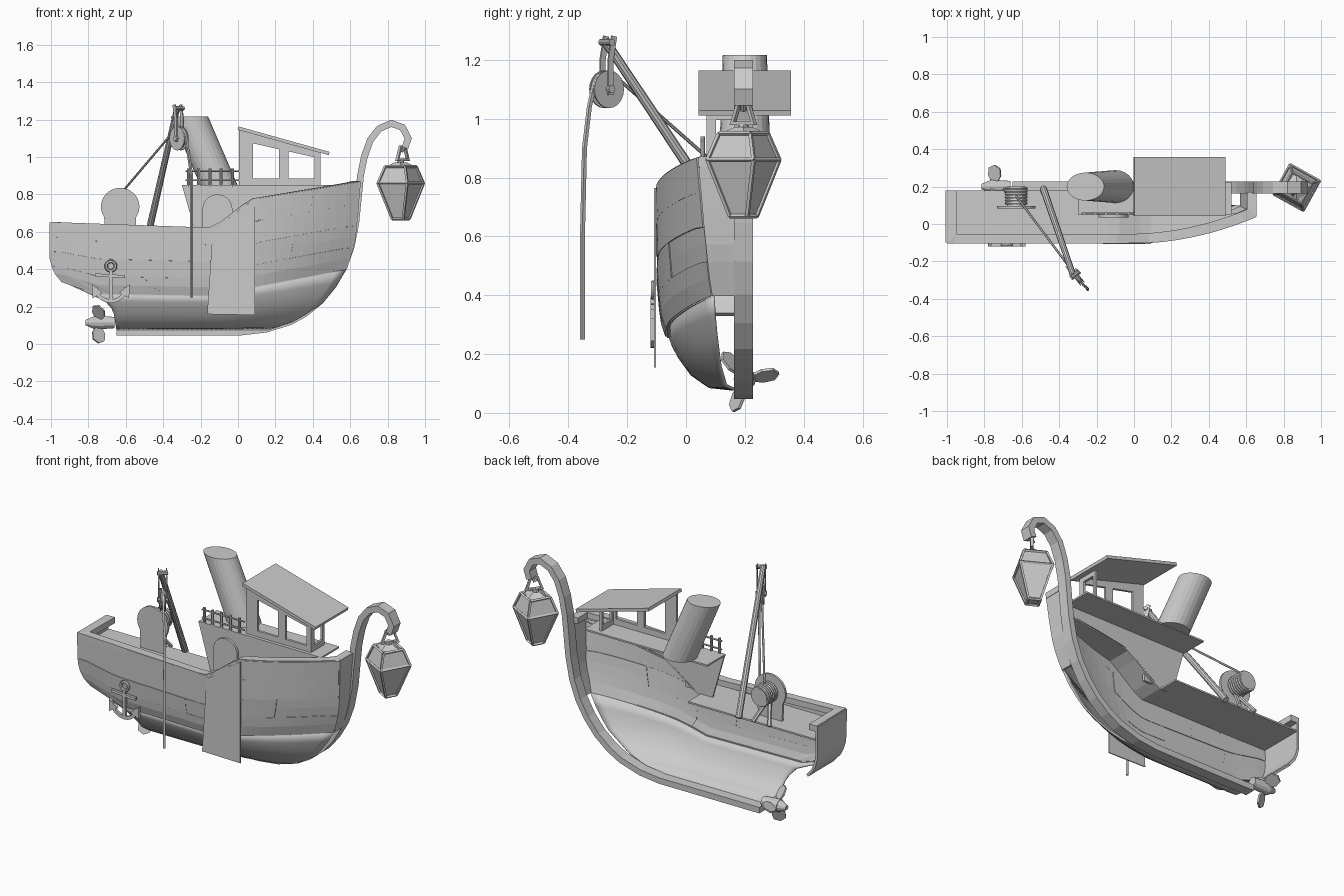
import bpy, bmesh, math, random
from mathutils import Vector as V, Matrix

if "Cube" in bpy.data.objects:
    bpy.data.objects.remove(bpy.data.objects["Cube"])

random.seed(4)
C = 0.195  # boat centre plane; only the near half of the hull exists


def interp(tab, v):
    if v <= tab[0][0]:
        return tab[0][1]
    for (a, fa), (b, fb) in zip(tab, tab[1:]):
        if v <= b:
            return fa + (fb - fa) * (v - a) / (b - a)
    return tab[-1][1]


def lerp(a, b, t):
    return a + (b - a) * t


def mesh(name, verts, faces, solid=0):
    me = bpy.data.meshes.new(name)
    bm = bmesh.new()
    vs = [bm.verts.new(v) for v in verts]
    for f in faces:
        bm.faces.new([vs[i] for i in f])
    bmesh.ops.recalc_face_normals(bm, faces=bm.faces)
    bm.to_mesh(me)
    bm.free()
    ob = bpy.data.objects.new(name, me)
    bpy.context.collection.objects.link(ob)
    if solid:
        m = ob.modifiers.new("thickness", 'SOLIDIFY')
        m.thickness, m.offset = solid, 0
    return ob


def prism(name, pts, y0, y1):
    n = len(pts)
    vs = [(x, y0, z) for x, z in pts] + [(x, y1, z) for x, z in pts]
    fs = [range(n), range(2 * n - 1, n - 1, -1)]
    fs += [(i, (i + 1) % n, n + (i + 1) % n, n + i) for i in range(n)]
    return mesh(name, vs, fs)


def box(name, x0, x1, y0, y1, z0, z1):
    return prism(name, [(x0, z0), (x1, z0), (x1, z1), (x0, z1)], y0, y1)


def sweep(name, path, axis, w, h):
    """Mitred rectangular bar along a path; h is measured along axis."""
    P, ax = [V(p) for p in path], V(axis)
    vs = []
    for i, p in enumerate(P):
        n1 = (p - P[i - 1]).cross(ax).normalized() if i else None
        n2 = (P[i + 1] - p).cross(ax).normalized() if i < len(P) - 1 else n1
        n1 = n1 or n2
        s = (n1 + n2).normalized()
        s = s * (w / 2 / max(0.4, s.dot(n1)))
        vs += [p + s + ax * h / 2, p - s + ax * h / 2, p - s - ax * h / 2, p + s - ax * h / 2]
    fs = [(0, 1, 2, 3), tuple(len(vs) - 1 - k for k in range(4))]
    for i in range(len(P) - 1):
        fs += [(4 * i + k, 4 * i + (k + 1) % 4, 4 * i + 4 + (k + 1) % 4, 4 * i + 4 + k) for k in range(4)]
    return mesh(name, vs, fs)


def tube(name, a, b, r, r2=None, n=10, rx=1):
    a, b = V(a), V(b)
    q = (b - a).to_track_quat('Z', 'Y')
    vs = []
    for p, rad in ((a, r), (b, r if r2 is None else r2)):
        vs += [p + q @ V((rad * math.cos(k * math.tau / n), rad * math.sin(k * math.tau / n), 0)) for k in range(n)]
    fs = [range(n), range(2 * n - 1, n - 1, -1)]
    fs += [(k, (k + 1) % n, n + (k + 1) % n, n + k) for k in range(n)]
    return mesh(name, vs, fs)


def ring(name, loc, R, r, axis=(0, 1, 0)):
    bpy.ops.mesh.primitive_torus_add(location=loc, major_radius=R, minor_radius=r, major_segments=20, minor_segments=6,
                                     rotation=V(axis).to_track_quat('Z', 'Y').to_euler())
    bpy.context.object.name = name


# Hull lines: stem, stern, wale and sheer
STEM = [(.08, .16), (.12, .29), (.2, .43), (.3, .52), (.4, .575), (.55, .62), (.7, .635), (.87, .648)]
STERN = [(.08, -.65), (.17, -.665), (.22, -.69), (.27, -.78), (.34, -.95), (.4, -.985), (.46, -1), (.65, -1)]
WALE = [(-.95, .34), (-.75, .27), (-.1, .26), (.1, .31), (.36, .36), (.57, .4)]
SHEER = [(-1, .65), (-.14, .62), (-.08, .65), (.03, .735), (.09, .775), (.66, .87)]
UPPER_Y = [(0, -.065), (.15, -.083), (.5, -.095), (1, -.1)]
LOWER_Y = [(0, .165), (.05, .08), (.28, .02), (.7, -.035), (1, -.055)]


def hull_pt(s, t, upper):
    x = lerp(-.9, .6, t)
    for _ in range(12):
        zw = interp(WALE, x)
        z = lerp(zw, interp(SHEER, x), s) if upper else lerp(.08, zw, s)
        x = lerp(x, lerp(interp(STERN, z), interp(STEM, z), t), .7)
    y = interp(UPPER_Y if upper else LOWER_Y, s)
    end = lerp(.33, .47, s) if upper else .33
    k = 1 - (1 - end) * (max(0, t - .6) / .4) ** 2
    return V((x, .165 - (.165 - y) * k, z))


def patch(s_vals, t_vals, upper, off=0):
    n = len(t_vals)
    vs = [hull_pt(s, t, upper) + V((0, off, 0)) for s in s_vals for t in t_vals]
    fs = [(i * n + j, i * n + j + 1, i * n + n + j + 1, i * n + n + j) for i in range(len(s_vals) - 1) for j in range(n - 1)]
    return vs, fs


# Planked topsides, staggered joints
cuts = [(0, .3, .62, 1), (0, .18, .45, .8, 1), (0, .33, .66, 1), (0, .2, .5, .85, 1)]
verts, faces = [], []
for r, row in enumerate(cuts):
    for a, b in zip(row, row[1:]):
        m = max(3, int((b - a) * 30))
        v, f = patch([r / 4, r / 4 + .125, (r + 1) / 4], [lerp(a, b, j / m) for j in range(m + 1)],
                     True, random.uniform(0, .006))
        faces += [tuple(i + len(verts) for i in q) for q in f]
        verts += v
mesh("hull_planks", verts, faces, .012)

# Smooth lower hull
v, f = patch([0, .05, .15, .28, .45, .6, .8, 1], [j / 32 for j in range(33)], False)
lower = mesh("lower_hull", v, f, .01)
for p in lower.data.polygons:
    p.use_smooth = True

# Wale ledge closing the step between the two hull parts
a = [hull_pt(0, j / 32, True) for j in range(33)]
b = [hull_pt(1, j / 32, False) for j in range(33)]
mesh("wale", a + b, [(j, j + 1, 34 + j, 33 + j) for j in range(32)], .012)

# Transom and bow end, closed to the centre plane
for name, t, yc in (("transom", 0, .18), ("bow_face", 1, .165)):
    edge = [hull_pt(s / 8, t, True) for s in range(9)]
    mesh(name, edge + [V((p.x, yc, p.z)) for p in edge], [(i, i + 1, 10 + i, 9 + i) for i in range(8)], .015)

# Bulwark cap rail
sheer = [hull_pt(1, j / 30, True) for j in range(31)]
path = [(-.975, .18, .633)] + [(max(-.975, min(p.x - .015, .63)), p.y + .022, p.z - .015) for p in sheer] + [(.63, .17, .853)]
sweep("cap_rail", path, (0, 0, 1), .05, .036)

# Aft deck, side deck and upper deck
box("aft_deck", -.99, -.14, -.09, .18, .56, .57)
side = [p for p in sheer if p.x > -.2]
n = len(side)
mesh("side_deck", [p + V((0, .01, -.06)) for p in side] + [V((p.x, max(.06, p.y + .02), p.z - .06)) for p in side],
     [(j, j + 1, n + j + 1, n + j) for j in range(n - 1)], .008)
box("upper_deck", -.3, .52, .05, .225, .84, .85)
prism("deckhouse_wall", [(-.3, .85), (-.22, .57), (-.14, .56), (-.05, .62), (.03, .68), (.12, .73), (.3, .76), (.52, .79), (.52, .85)], .05, .06)
arch = [(-.11 + .08 * math.cos(i * math.pi / 14), .72 + .08 * math.sin(i * math.pi / 14)) for i in range(15)]
prism("arched_door", arch + [(-.19, .58), (-.03, .58)], .035, .05)

# Flat panel on the hull side
prism("side_panel", [(-.165, .16), (.09, .155), (.09, .765), (.03, .725), (-.08, .635), (-.135, .61)], -.108, -.102)

# Keel running up into the curled stem head
keel = [(-.65, .065), (-.3, .065), (.02, .065), (.15, .08), (.28, .12), (.36, .165), (.44, .23), (.51, .315), (.565, .41), (.605, .52),
        (.63, .65), (.645, .8), (.655, .9), (.675, 1), (.707, 1.09), (.755, 1.152), (.82, 1.18), (.88, 1.158), (.91, 1.1), (.893, 1.05)]
sweep("keel_and_stem", [(x, C, z) for x, z in keel], (0, 1, 0), .036, .064)


# Wheelhouse with sloping roof
def roof_z(x):
    return 1.155 - .28 * x


mesh("wheelhouse_roof", [(x, y, roof_z(x)) for x, y in ((0, .042), (.487, .042), (.487, .357), (0, .357))], [(0, 1, 2, 3)], .018)
for x0, x1 in ((.005, .08), (.22, .27), (.41, .44)):
    prism("window_post", [(x0, .85), (x1, .85), (x1, roof_z(x1)), (x0, roof_z(x0))], .07, .085)
prism("window_header", [(.005, roof_z(0) - .065), (.44, roof_z(.44) - .04), (.44, roof_z(.44)), (.005, roof_z(0))], .07, .085)
box("window_sill", .005, .44, .07, .085, .85, .885)
for y in (.085, .18):
    box("front_window_post", .425, .44, y, y + .017, .85, 1.03)
box("front_window_sill", .425, .44, .07, .197, .85, .885)
box("front_window_header", .425, .44, .07, .197, .995, 1.03)

# Funnel
ch = tube("funnel", (-.1, .2, 0), (-.262, .2, 0), .1, .1, 24)
for i, vert in enumerate(ch.data.vertices):
    k = (i % 24) * math.tau / 24
    top = i >= 24
    vert.co = ((-.26 if top else -.1) + .1 * math.cos(k), .2 + (.075 if top else .088) * math.sin(k), 1.217 if top else .845)

# Upper deck railing
for x in (-.265, -.21, -.15, -.09, -.03):
    tube("rail_post", (x, .057, .84), (x, .057, .94), .008, n=8)
for z in (.875, .925):
    tube("hand_rail", (-.28, .057, z), (.005, .057, z), .005, n=6)

# Cargo boom, block, pulley and ropes
tube("boom", (-.485, .19, .565), (-.325, -.275, 1.265), .019, .016, 10)
d = V((.62, -.78, 0))
s = V((.78, .62, 0))
pc = V((-.315, -.27, 1.1))
tube("pulley_core", pc - s * .01, pc + s * .01, .052, n=20)
for k in (-1, 1):
    tube("pulley_flange", pc + s * .009 * k, pc + s * .015 * k, .064, n=20)
    q = pc + s * .022 * k
    sweep("block_strap", [q - V((0, 0, .02)), q + V((0, 0, .1)), q + V((0, 0, .18)) - d * .015], s, .022, .006)
tube("pulley_axle", pc - s * .03, pc + s * .03, .014)
tube("block_pin", pc - s * .03 + V((0, 0, .16)), pc + s * .03 + V((0, 0, .16)), .012)
sweep("hanging_rope", [pc + d * .056 * math.cos(a) + V((0, 0, .056 * math.sin(a))) for a in (2.4, 1.9, 1.4, .9, .4)] +
      [pc + d * .075 - V((0, 0, .06)), (-.248, -.345, .9), (-.248, -.352, .6), (-.248, -.352, .25)], s, .012, .012)
tube("winch_rope", pc - d * .03 + V((0, 0, .05)), (-.63, .15, .8), .006, n=6)

# Winch
cheek = [(-.63 + .103 * math.cos(i * math.pi / 16), .735 + .1 * math.sin(i * math.pi / 16)) for i in range(-3, 20)]
prism("winch_cheek", cheek + [(-.71, .57), (-.55, .57)], .083, .097)
tube("winch_drum", (-.63, .09, .735), (-.63, .2, .735), .05, n=20)
for i in range(6):
    ring("rope_turn", (-.63, .11 + .016 * i, .735), .054, .008)
for x in (-.69, -.58):
    tube("winch_leg", (-.63, .095, .7), (x, .19, .57), .012, n=6)

# Propeller
pz = .115
tube("propeller_hub", (-.66, .2, pz), (-.77, .2, pz), .03, .038, 12)
tube("propeller_cap", (-.77, .2, pz), (-.815, .2, pz), .034, .014, 12)
for ang in (10, 130, 250):
    pts = [(-.014, .02), (-.038, .06), (-.034, .1), (0, .118), (.034, .1), (.038, .06), (.014, .02)]
    R = Matrix.Rotation(math.radians(ang), 3, 'X') @ Matrix.Rotation(math.radians(-30), 3, 'Y')
    mesh("propeller_blade", [R @ V((x, r, 0)) + V((-.745, .2, pz)) for x, r in pts], [range(7)], .01)

# Anchor
Y = -.112
ring("anchor_ring", (-.68, Y, .417), .025, .009)
prism("anchor_shank", [(-.69, .24), (-.67, .24), (-.672, .395), (-.688, .395)], Y - .008, Y + .008)
sweep("anchor_stock", [(-.765, Y, .37), (-.605, Y, .36)], (0, 1, 0), .016, .016)
arms = [(-.68 + .082 * math.cos(a), Y, .305 + .075 * math.sin(a)) for a in [math.radians(180 + 15 * i) for i in range(13)]]
sweep("anchor_arms", arms, (0, 1, 0), .02, .016)
for k in (-1, 1):
    prism("anchor_fluke", [(-.68 + k * x, z) for x, z in ((.1, .32), (.098, .245), (.045, .275))], Y - .009, Y + .009)

# Four-sided lantern on a shackle
lx, rot = .87, math.radians(16)
vs = [(lx + r * math.cos(rot + k * math.pi / 2), C + r * math.sin(rot + k * math.pi / 2), z)
      for r, z in ((.047, .668), (.127, .86), (.086, .95)) for k in range(4)]
fs = [(0, 1, 2, 3), (8, 9, 10, 11)] + [(i + k, i + (k + 1) % 4, i + 4 + (k + 1) % 4, i + 4 + k) for i in (0, 4) for k in range(4)]
mesh("lantern_glass", [V((lx, C, .82)) + (V(p) - V((lx, C, .82))) * .96 for p in vs], fs)
for a, b in [(i + k, i + (k + 1) % 4) for i in (0, 4, 8) for k in range(4)] + [(i, i + 4) for i in range(8)]:
    tube("lantern_frame", vs[a], vs[b], .008, n=4)
tube("lantern_cap", (lx, C, .95), (lx, C, .972), .075, .03, 4)
tube("lantern_knob", (lx, C, .965), (lx, C, .99), .02, .016, 8)
u = V((math.cos(.9), math.sin(.9), 0))
loop = [(-.02, 1.055), (-.028, 1.03), (-.045, .985), (.045, .985), (.028, 1.03), (.02, 1.055), (-.02, 1.055)]
sweep("lantern_shackle", [V((lx + .01, C, z)) + u * x for x, z in loop], V((-u.y, u.x, 0)), .012, .016)
tube("shackle_link", (.893, C, 1.06), (lx, C, 1.03), .012, n=8)
